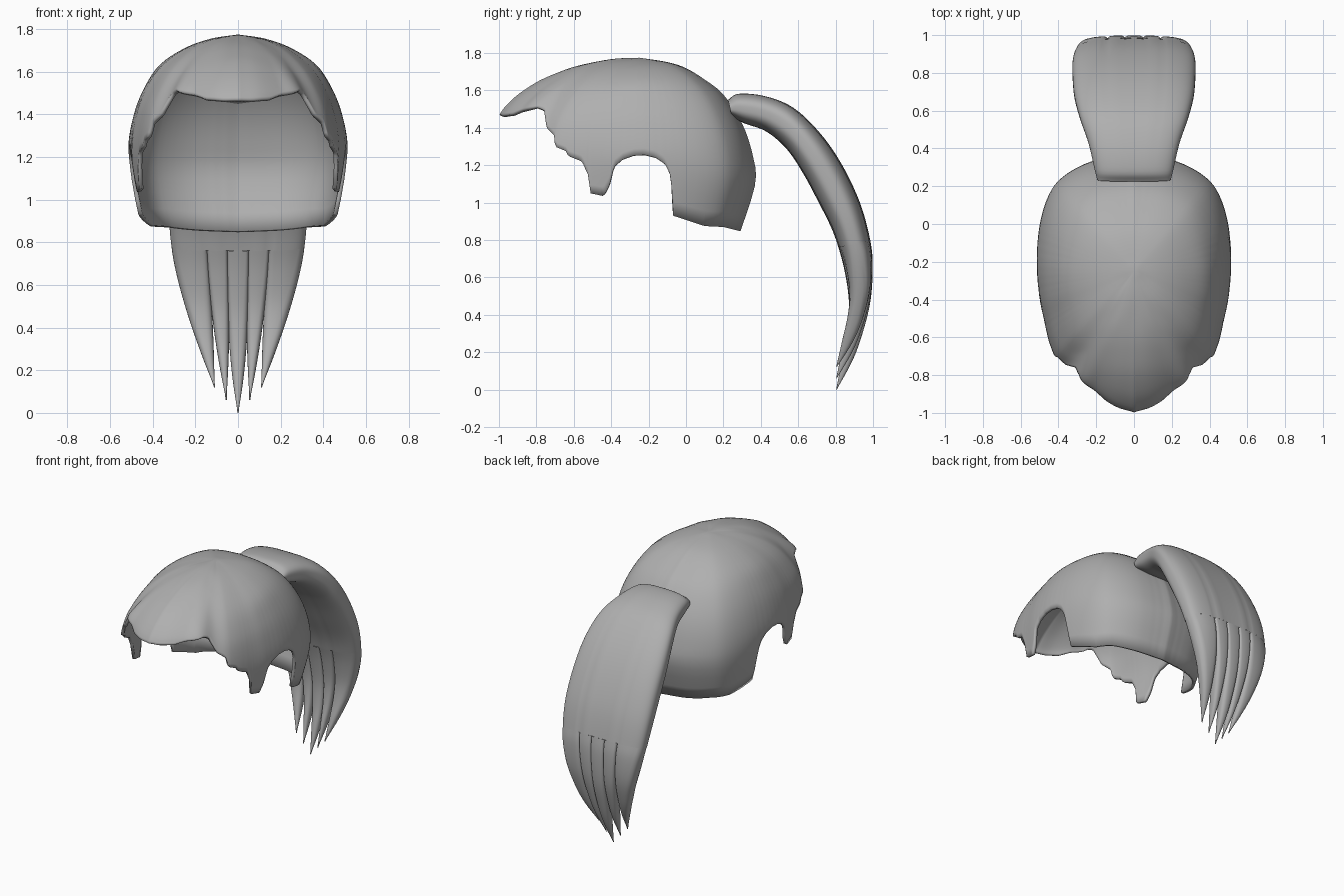
import bpy, bmesh, math
from mathutils import Vector

if "Cube" in bpy.data.objects:
    bpy.data.objects.remove(bpy.data.objects["Cube"])

grey = bpy.data.materials.new("hair_grey")
grey.diffuse_color = (0.43, 0.43, 0.43, 1)
grey.use_nodes = True
grey.node_tree.nodes["Principled BSDF"].inputs["Base Color"].default_value = grey.diffuse_color


def smooth_path(pts, n):
    """Catmull-Rom densified list of points."""
    p = [Vector(q) for q in pts]
    p = [2 * p[0] - p[1]] + p + [2 * p[-1] - p[-2]]
    out = []
    for a, b, c, d in zip(p, p[1:], p[2:], p[3:]):
        for i in range(n):
            t = i / n
            out.append(0.5 * (2 * b + (c - a) * t + (2 * a - 5 * b + 4 * c - d) * t * t
                              + (3 * b - a - 3 * c + d) * t ** 3))
    return out + [p[-2]]


def lookup(table, x):
    """Piecewise linear value of a sorted (x, value) table."""
    if x <= table[0][0]:
        return table[0][1]
    for a, b in zip(table, table[1:]):
        if x <= b[0]:
            return a[1] + (b[1] - a[1]) * (x - a[0]) / max(b[0] - a[0], 1e-9)
    return table[-1][1]


def finish(name, bm, angle=40):
    bmesh.ops.remove_doubles(bm, verts=bm.verts, dist=1e-5)
    bmesh.ops.recalc_face_normals(bm, faces=bm.faces)
    me = bpy.data.meshes.new(name)
    bm.to_mesh(me)
    bm.free()
    me.materials.append(grey)
    ob = bpy.data.objects.new(name, me)
    bpy.context.collection.objects.link(ob)
    bpy.ops.object.select_all(action='DESELECT')
    ob.select_set(True)
    bpy.context.view_layer.objects.active = ob
    bpy.ops.object.shade_smooth_by_angle(angle=math.radians(angle))
    return ob


# ---- Hair cap: a dome of columns, each running from the crown to the hem ----
CY = -0.25
outline = smooth_path([(0, -1), (.1, -.965), (.2, -.9), (.3, -.83), (.4, -.735), (.44, -.65),
                       (.475, -.5), (.5, -.38), (.515, -.2), (.5, 0), (.45, .16),
                       (.37, .255), (.22, .33), (0, .37)], 4)
radius = [(math.atan2(x, -(y - CY)), math.hypot(x, y - CY)) for x, y in outline]

# Crown-to-hem profiles (share of the outline radius, height) by azimuth
profiles = [
    (0, [(0, 1.775), (.17, 1.77), (.33, 1.75), (.47, 1.725), (.6, 1.69),
         (.73, 1.645), (.87, 1.575), (.96, 1.51), (1, 1.465)]),
    (17.4, [(0, 1.775), (.2, 1.767), (.4, 1.742), (.55, 1.708), (.68, 1.665),
            (.8, 1.615), (.9, 1.56), (.97, 1.51), (1, 1.47)]),
    (28, [(0, 1.775), (.25, 1.76), (.47, 1.72), (.63, 1.672), (.77, 1.615),
          (.88, 1.56), (.96, 1.51), (.99, 1.47), (1, 1.42)]),
    (41, [(0, 1.775), (.3, 1.75), (.55, 1.69), (.75, 1.6), (.9, 1.48),
          (.97, 1.38), (1, 1.28), (1, 1.15), (.99, 1.03)]),
    (90, [(0, 1.775), (.25, 1.755), (.49, 1.71), (.72, 1.63), (.86, 1.52),
          (.95, 1.4), (1, 1.25), (.97, 1.08), (.9, .86)]),
    (180, [(0, 1.775), (.24, 1.752), (.4, 1.72), (.56, 1.66), (.73, 1.575),
           (.89, 1.42), (.98, 1.25), (1, 1.1), (.87, .84)]),
]
angles = [math.radians(a) for a, p in profiles]
curves = [smooth_path(p, 12) for a, p in profiles]

# Hem height by depth: brow, ragged sideburn, ear opening, nape
hem = [(-1, 1.47), (-.95, 1.465), (-.88, 1.495), (-.8, 1.515), (-.76, 1.5), (-.745, 1.4),
       (-.705, 1.36), (-.70, 1.3), (-.64, 1.275), (-.63, 1.25), (-.555, 1.22), (-.53, 1.16),
       (-.515, 1.14), (-.51, 1.05), (-.44, 1.035), (-.41, 1.09), (-.385, 1.19), (-.34, 1.23),
       (-.28, 1.252), (-.22, 1.255), (-.16, 1.24), (-.11, 1.205), (-.08, 1.14), (-.068, .93),
       (.1, .875), (.2, .87), (.3, .845)]


def slope(k, i):
    """Rate of change of a profile point with azimuth, level at the front and back."""
    if k in (0, len(angles) - 1):
        return Vector((0, 0))
    return (curves[k + 1][i] - curves[k - 1][i]) / (angles[k + 1] - angles[k - 1])


def column(phi, rows=26):
    a = abs(phi)
    k = max(j for j in range(len(angles) - 1) if angles[j] <= a)
    h = angles[k + 1] - angles[k]
    t = (a - angles[k]) / h
    r = lookup(radius, a)
    pts = []
    for i, (u, v) in enumerate(zip(curves[k], curves[k + 1])):
        q = (u * (2 * t ** 3 - 3 * t * t + 1) + v * (3 * t * t - 2 * t ** 3)
             + slope(k, i) * h * (t ** 3 - 2 * t * t + t) + slope(k + 1, i) * h * (t ** 3 - t * t))
        pts.append(Vector((math.sin(phi) * r * q.x, CY - math.cos(phi) * r * q.x, q.y)))
    # stop where the column meets the hem
    end = len(pts) - 1
    for i in range(1, len(pts)):
        d0 = pts[i - 1].z - lookup(hem, pts[i - 1].y)
        d1 = pts[i].z - lookup(hem, pts[i].y)
        if d1 <= 0:
            end = i - 1 + d0 / max(d0 - d1, 1e-9)
            break
    out = []
    for j in range(rows + 1):
        f = end * j / rows
        i = min(int(f), len(pts) - 2)
        out.append(pts[i].lerp(pts[i + 1], f - i))
    return out


bm = bmesh.new()
N = 320
grid = [[bm.verts.new(p) for p in column(-math.pi + 2 * math.pi * i / N)] for i in range(N)]
for i in range(N):
    A, B = grid[i], grid[(i + 1) % N]
    for k in range(len(A) - 1):
        bm.faces.new((A[k], B[k], B[k + 1], A[k + 1]))
cap = finish("hair_cap", bm)
shell = cap.modifiers.new("thickness", 'SOLIDIFY')
shell.thickness = 0.02
shell.offset = -1 if cap.data.polygons[20].normal.z > 0 else 1

# ---- Tail: stations of (outer y, outer z, inner y, inner z, half width) ----
stations = [(.225, 1.55, .245, 1.46, .195), (.28, 1.582, .31, 1.425, .21),
            (.42, 1.57, .43, 1.38, .24), (.57, 1.51, .54, 1.285, .285),
            (.71, 1.38, .63, 1.15, .315), (.83, 1.21, .71, 1.0, .325),
            (.93, 1.0, .775, .87, .325), (.985, .8, .815, .76, .312),
            (1, .66, .847, .63, .29), (.99, .48, .868, .47, .25),
            (.95, .31, .86, .32, .195), (.895, .16, .835, .18, .13),
            (.806, 0, .803, .002, .075)]
STEP = 5
path = smooth_path(stations, STEP)
SPLIT = 7 * STEP
FLAT = 2.8


def arch(x, n=FLAT):
    """Height of a flattened ellipse across its width."""
    return max(1 - min(abs(x), 1) ** n, 0) ** (1 / n)


def section(outer, inner, cx, hw, n, seg, thickness):
    """Rounded flat ring between an outer and an inner (y, z) point."""
    mid, half = (outer + inner) / 2, (outer - inner) / 2
    ring = []
    for i in range(seg):
        a = 2 * math.pi * i / seg
        c, s = math.cos(a), math.sin(a)
        x = cx + hw * math.copysign(abs(c) ** (2 / n), c)
        q = mid + half * math.copysign(abs(s) ** (2 / n), s) * thickness(x)
        ring.append(Vector((x, q.x, q.y)))
    return ring


def loft(name, rings, cap_start, cap_end):
    bm = bmesh.new()
    vs = [[bm.verts.new(p) for p in r] for r in rings]
    for A, B in zip(vs, vs[1:]):
        for i in range(len(A)):
            j = (i + 1) % len(A)
            bm.faces.new((A[i], A[j], B[j], B[i]))
    if cap_start:
        bm.faces.new(vs[0][::-1])
    if cap_end:
        bm.faces.new(vs[-1])
    return finish(name, bm)


# Undivided upper tail with shallow grooves deepening to the split
body = []
for k, s in enumerate(path[:SPLIT + 1]):
    def grooved(x, hw=s[4], deep=.06 * (k / SPLIT) ** 2):
        return 1 - deep * sum(math.exp(-((x / hw - b) / .04) ** 2) for b in (-.47, -.16, .16, .47))
    body.append(section(Vector(s[:2]), Vector(s[2:4]), 0, s[4], FLAT, 88, grooved))
loft("tail_body", body, True, False)

# Five tapering locks: start centre, tip centre, start half width, taper, tip height
locks = [("middle", 0, 0, .051, 3, 0), ("inner", .0975, .055, .0485, 2.2, .06),
         ("outer", .228, .11, .084, 1.6, .12)]
z0 = path[SPLIT][1]
for name, c0, c1, w0, power, tip in locks:
    for side, sign in (("left", -1), ("right", 1)):
        if c0 == 0 and sign < 0:
            continue
        rings = []
        for s in path[SPLIT:]:
            squash = lambda z: z0 + (z - z0) * (z0 - tip) / z0
            o, i = Vector((s[0], squash(s[1]))), Vector((s[2], squash(s[3])))
            u = min(max(1 - (s[1] + s[3]) / (z0 + path[SPLIT][3]), 0), 1)
            cx = c0 + (c1 - c0) * u ** 1.2
            hw = max(w0 * (1 - u ** power), .003)

            # follow the tail's rounded section at the split, then loosen
            def thickness(x, hw=s[4], u=u):
                e = arch(x / hw)
                return e + (.92 - e) * min(1, u * 1.6)
            rings.append(section(o, i, sign * cx, hw, 2.3 + 6 * (1 - u) ** 3, 28, thickness))
        loft(f"tail_lock_{name}" + (f"_{side}" if c0 else ""), rings, False, True)
